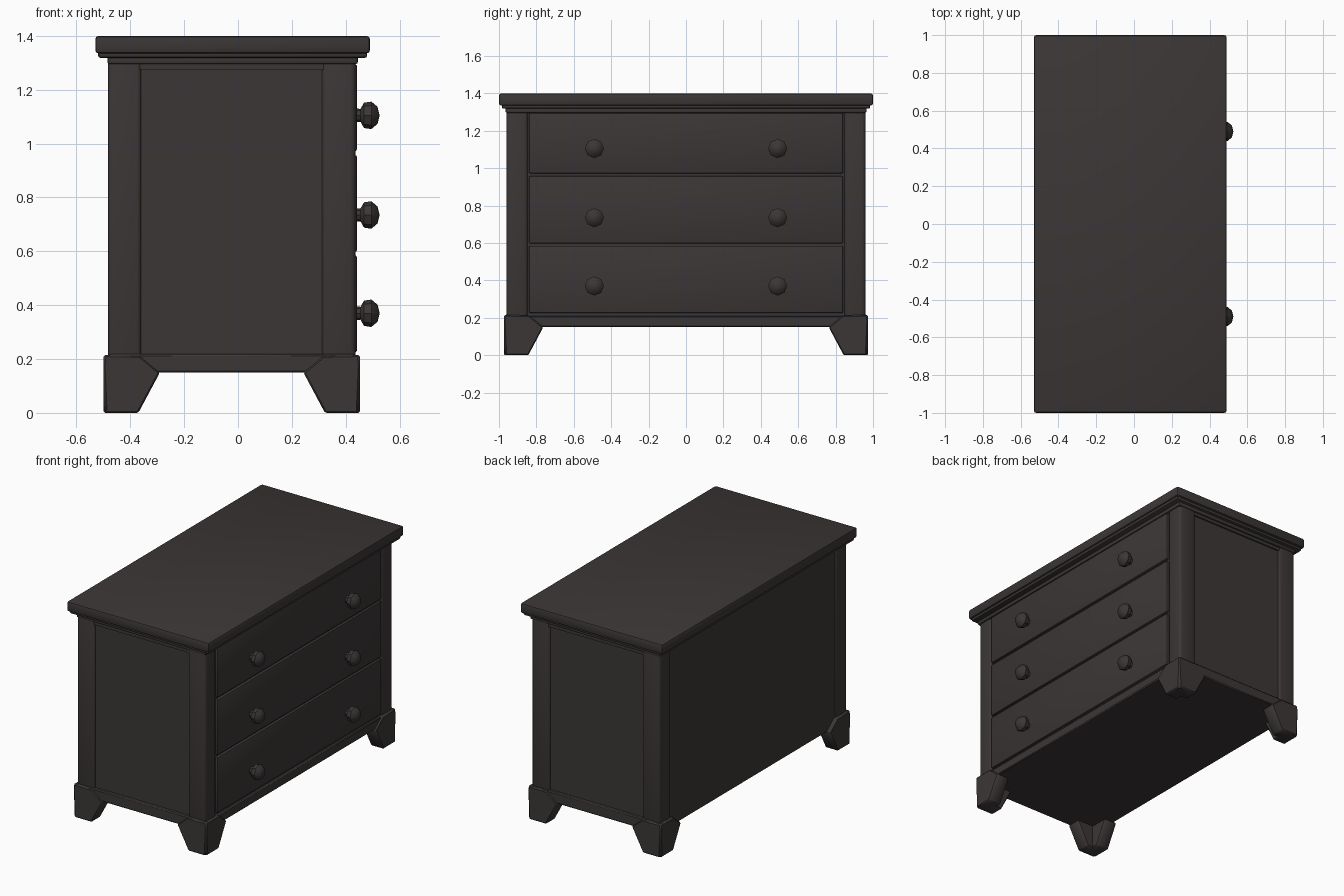
import bpy, bmesh, math
from mathutils import Matrix, Vector

if "Cube" in bpy.data.objects:
    bpy.data.objects.remove(bpy.data.objects["Cube"])

wood = bpy.data.materials.new("dark brown wood")
wood.diffuse_color = (0.045, 0.037, 0.037, 1)
wood.use_nodes = True
wood.node_tree.nodes["Principled BSDF"].inputs["Base Color"].default_value = wood.diffuse_color


def finish(bm, name, bevel=0.0, segments=2):
    bmesh.ops.recalc_face_normals(bm, faces=bm.faces)
    if bevel:
        bmesh.ops.bevel(bm, geom=list(bm.edges), offset=bevel, segments=segments,
                        profile=0.5, affect='EDGES')
    me = bpy.data.meshes.new(name)
    bm.to_mesh(me)
    bm.free()
    me.materials.append(wood)
    ob = bpy.data.objects.new(name, me)
    bpy.context.collection.objects.link(ob)
    bpy.context.view_layer.objects.active = ob
    bpy.ops.object.select_all(action='DESELECT')
    ob.select_set(True)
    bpy.ops.object.shade_smooth_by_angle(angle=math.radians(40))
    return ob


def box(name, x, y, z, bevel=0.0, segments=2):
    bm = bmesh.new()
    bmesh.ops.create_cube(bm, size=1)
    for v in bm.verts:
        v.co = [r[0] + (c + 0.5) * (r[1] - r[0]) for c, r in zip(v.co, (x, y, z))]
    return finish(bm, name, bevel, segments)


def prism(name, points, direction):
    bm = bmesh.new()
    f = bm.faces.new([bm.verts.new(p) for p in points])
    r = bmesh.ops.extrude_face_region(bm, geom=[f])
    for v in r['geom']:
        if isinstance(v, bmesh.types.BMVert):
            v.co += Vector(direction)
    return finish(bm, name, 0.006, 1)


# carcass with recessed side panels
box("carcass", (-0.475, 0.425), (-0.945, 0.945), (0.15, 1.34))

# top slab and moulding below it
box("top_slab", (-0.53, 0.49), (-1.0, 1.0), (1.335, 1.4), 0.012)
box("top_lower_lip", (-0.52, 0.48), (-0.985, 0.985), (1.318, 1.345), 0.01)
box("top_moulding", (-0.485, 0.445), (-0.965, 0.965), (1.295, 1.325), 0.008)

# corner posts, side rails and base rails
for s, side in ((-1, "left"), (1, "right")):
    y = sorted((s * 0.845, s * 0.96))
    box(side + "_front_post", (0.31, 0.437), y, (0.17, 1.32), 0.02, 3)
    box(side + "_back_post", (-0.482, -0.36), y, (0.17, 1.32), 0.015, 3)
    y = sorted((s * 0.9, s * 0.955))
    box(side + "_upper_rail", (-0.4, 0.36), y, (1.275, 1.32))
    y = sorted((s * 0.9, s * 0.968))
    box(side + "_base_rail", (-0.48, 0.43), y, (0.15, 0.218), 0.006, 1)
box("front_base_rail", (0.36, 0.443), (-0.94, 0.94), (0.15, 0.21), 0.006, 1)

# bracket feet: an L of two tapered plates at each corner
T = 0.09
for sy, side in ((-1, "left"), (1, "right")):
    for sx, end, xo in ((-1, "back", -0.5), (1, "front", 0.453)):
        yo = sy * 0.973
        prof = ((0.008, 0.0), (0.13, 0.0), (0.21, 0.15), (0.135, 0.212), (0.005, 0.215), (0.0, 0.18))
        prism(f"{side}_{end}_foot_side", [(xo - sx * d, yo, z) for d, z in prof], (0, -sy * T, 0))
        prism(f"{side}_{end}_foot_face", [(xo, yo - sy * d, z) for d, z in prof], (-sx * T, 0, 0))

# drawers with faceted turned knobs
knob_profile = ((0.43, 0.026), (0.455, 0.024), (0.468, 0.047), (0.495, 0.051), (0.518, 0.032), (0.526, 0.0))
drawers = (("bottom", 0.225, 0.585, 0.37), ("middle", 0.598, 0.958, 0.735), ("upper", 0.972, 1.295, 1.105))
for name, z0, z1, kz in drawers:
    box(name + "_drawer", (0.40, 0.442), (-0.84, 0.84), (z0, z1), 0.008, 2)
    for ky in (-0.49, 0.49):
        bm = bmesh.new()
        vs = [bm.verts.new((x, r, 0)) for x, r in knob_profile]
        es = [bm.edges.new(p) for p in zip(vs, vs[1:])]
        bmesh.ops.spin(bm, geom=vs + es, cent=(0, 0, 0), axis=(1, 0, 0),
                       angle=math.tau, steps=8, use_merge=True)
        bmesh.ops.remove_doubles(bm, verts=bm.verts, dist=0.0005)
        bmesh.ops.transform(bm, matrix=Matrix.Translation((0, ky, kz)), verts=bm.verts)
        finish(bm, name + "_knob")
